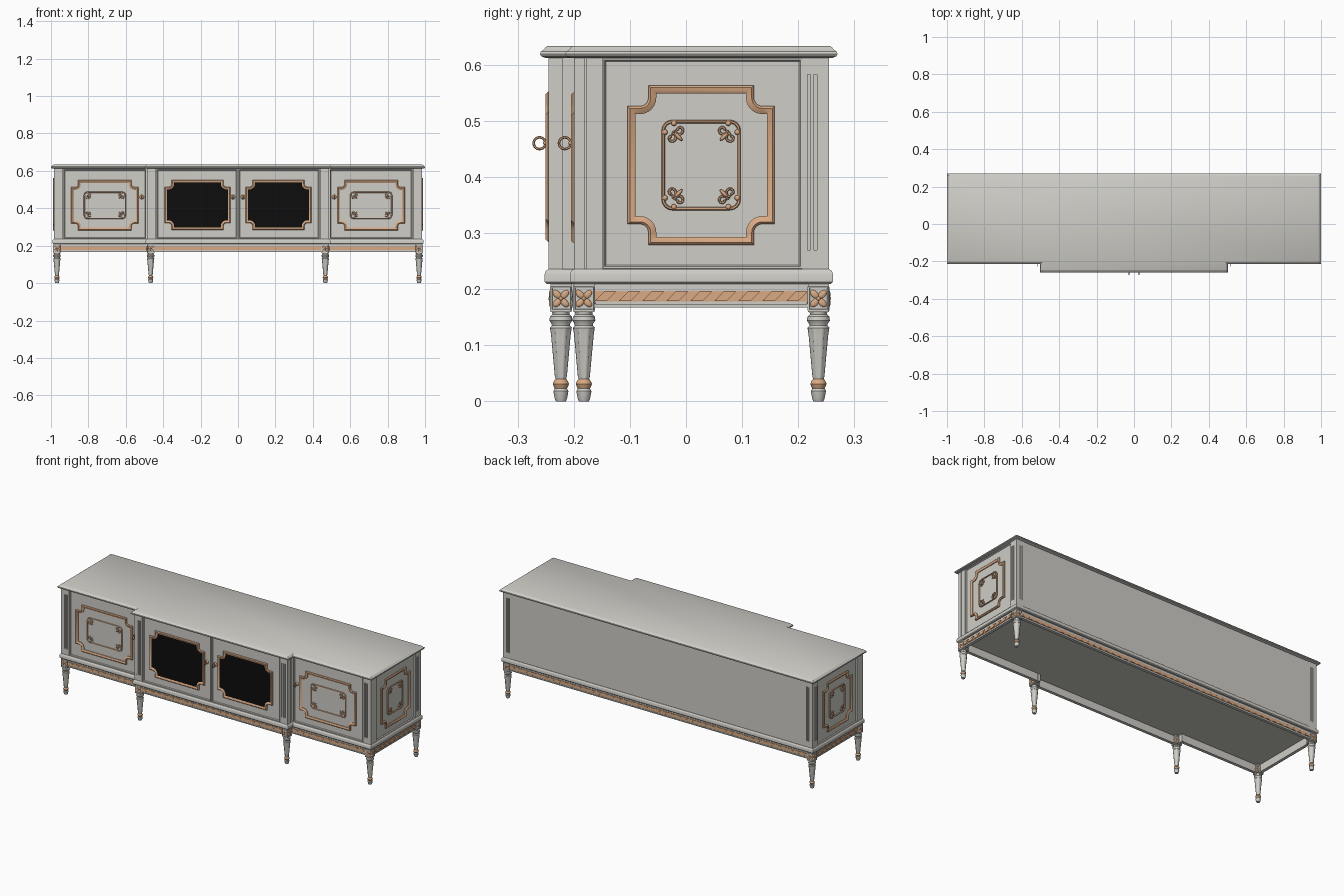
import bpy, bmesh, math
from mathutils import Matrix, Vector

cube = bpy.data.objects.get("Cube")
if cube:
    bpy.data.objects.remove(cube, do_unlink=True)


def material(name, rgb):
    m = bpy.data.materials.new(name)
    m.use_nodes = True
    m.diffuse_color = (*rgb, 1)
    m.node_tree.nodes["Principled BSDF"].inputs["Base Color"].default_value = (*rgb, 1)
    return m


PAINT = material("warm grey paint", (0.62, 0.61, 0.57))
GOLD = material("copper gilding", (0.69, 0.40, 0.23))
GLASS = material("black glass", (0.004, 0.004, 0.004))
FRONT, BACK = (0, -1, 0), (0, 1, 0)


def make(name, bm, *mats, smooth=False):
    bmesh.ops.recalc_face_normals(bm, faces=bm.faces)
    me = bpy.data.meshes.new(name)
    bm.to_mesh(me)
    bm.free()
    ob = bpy.data.objects.new(name, me)
    bpy.context.collection.objects.link(ob)
    for m in mats:
        me.materials.append(m)
    if smooth:
        bpy.ops.object.select_all(action='DESELECT')
        ob.select_set(True)
        bpy.context.view_layer.objects.active = ob
        bpy.ops.object.shade_smooth_by_angle(angle=math.radians(35))
    return ob


def facing(n, x, y, z=0):
    """Local u runs along the wall, v is up, d points out of the wall."""
    n, up = Vector(n), Vector((0, 0, 1))
    m = Matrix((up.cross(n), up, n)).transposed().to_4x4()
    return Matrix.Translation((x, y, z)) @ m


def box(bm, m, u0, u1, v0, v1, d0, d1, slant=0, recess=0):
    loc = Matrix.Translation(((u0 + u1) / 2, (v0 + v1) / 2, (d0 + d1) / 2))
    vs = bmesh.ops.create_cube(bm, size=1)["verts"]
    for v in vs:
        v.co = Vector((v.co.x * (u1 - u0) + v.co.y * slant, v.co.y * (v1 - v0), v.co.z * (d1 - d0)))
    face = next(f for f in vs[0].link_faces[:] + vs[-1].link_faces[:] if all(v.co.z > 0 for v in f.verts))
    bmesh.ops.transform(bm, matrix=m @ loc, verts=vs)
    if recess:
        bmesh.ops.inset_region(bm, faces=[face], thickness=recess, depth=0)
        bmesh.ops.inset_region(bm, faces=[face], thickness=0.004, depth=-0.005)


def bridge(bm, rings, closed):
    n = len(rings[0])
    for a, b in zip(rings, rings[1:] + rings[:1] if closed else rings[1:]):
        for i in range(n):
            j = (i + 1) % n
            bm.faces.new((a[i], a[j], b[j], b[i]))
    if not closed:
        bm.faces.new(rings[0])
        bm.faces.new(rings[-1])


def sweep(bm, m, pts, profile, closed=True):
    """Mitred moulding along a flat path."""
    pts, rings = [Vector(p) for p in pts], []
    for i, p in enumerate(pts):
        a = p - pts[i - 1] if closed or i else pts[1] - p
        b = pts[(i + 1) % len(pts)] - p if closed or i < len(pts) - 1 else a
        a, b = a.normalized(), b.normalized()
        na, nb = Vector((a.y, -a.x)), Vector((b.y, -b.x))
        off = (na + nb) / max(0.3, 1 + na.dot(nb))
        rings.append([bm.verts.new(m @ Vector((*(p + off * o), d))) for o, d in profile])
    bridge(bm, rings, closed)


def bead(r, depth):
    return [(r * math.cos(k * math.pi / 3), depth * math.sin(k * math.pi / 3)) for k in range(6)]


def four_corners(q):
    return (q + [(x, -y) for x, y in reversed(q)] + [(-x, -y) for x, y in q]
            + [(-x, y) for x, y in reversed(q)])


def notched(w, h, c=0.037, s=0.015):
    arc = [k * math.pi / 12 for k in range(7)]
    return four_corners([(w - c, h)] + [(w - s - (c - s) * math.cos(a), h - s - (c - s) * math.sin(a))
                                        for a in arc] + [(w, h - c)])


def ellipsoid(bm, m, u, v, d, radii, turn=0):
    t = Matrix.Translation((u, v, d)) @ Matrix.Rotation(turn, 4, 'Z') @ Matrix.Diagonal((*radii, 1))
    bmesh.ops.create_uvsphere(bm, u_segments=10, v_segments=6, radius=1, matrix=m @ t)


MOULD = [(-0.007, 0), (-0.007, 0.005), (-0.003, 0.009), (0.002, 0.007), (0.007, 0.004), (0.007, 0)]


def outer_frame(name, m, w, h):
    bm = bmesh.new()
    sweep(bm, m, notched(w - 0.007, h - 0.007), MOULD)
    make(name, bm, GOLD, smooth=True)


def inner_ornament(name, m, w, h):
    bm = bmesh.new()
    r = 0.016
    ring = [(w - r + r * math.sin(k * math.pi / 8), h - r + r * math.cos(k * math.pi / 8)) for k in range(5)]
    sweep(bm, m, four_corners(ring), bead(0.003, 0.004))
    for su in (-1, 1):
        for sv in (-1, 1):
            # end knobs, two curling scrolls and a leaf in every corner
            for u, v in ((w - 0.019, h - 0.003), (w - 0.003, h - 0.019)):
                ellipsoid(bm, m, su * u, sv * v, 0.002, (0.005, 0.005, 0.004))
            for u, v, spin in ((w - 0.015, h - 0.029, 1), (w - 0.029, h - 0.015, -1)):
                path = []
                for k in range(13):
                    a, rad = spin * (k * 0.55 + 0.8) + math.pi / 4, 0.009 - k * 0.0005
                    path.append((su * (u + rad * math.cos(a)), sv * (v + rad * math.sin(a))))
                sweep(bm, m, path, bead(0.0023, 0.004), closed=False)
            ellipsoid(bm, m, su * (w - 0.027), sv * (h - 0.027), 0.002, (0.01, 0.0035, 0.004), su * sv * math.pi / 4)
    make(name, bm, GOLD, smooth=True)


# Stepped plan, lofted through (height, outset) pairs
def carcass(name, layers, smooth=False):
    bm, rings = bmesh.new(), []
    for z, o in layers:
        half = [(0.985 + o, 0.255 + o), (0.985 + o, -0.2 - o), (0.487 + o, -0.2 - o), (0.487 + o, -0.245 - o)]
        plan = half + [(-x, y) for x, y in reversed(half)]
        rings.append([bm.verts.new((x, y, z)) for x, y in plan])
    bridge(bm, rings, False)
    make(name, bm, PAINT, smooth=smooth)


carcass("top_board", [(0.612, 0.006), (0.615, 0.013), (0.619, 0.015), (0.623, 0.014),
                      (0.627, 0.008), (0.631, 0.005), (0.633, 0.002)], True)
carcass("base_moulding", [(0.209, 0.003), (0.213, 0.007), (0.226, 0.007), (0.232, 0.005), (0.236, 0)], True)
carcass("cabinet_body", [(0.234, -0.009), (0.613, -0.009)])


# Fluted corner posts: three grooves left between four ribs
def post(bm, m, width, fluted=True):
    h = width / 2
    if not fluted:
        box(bm, m, -h, h, 0.235, 0.612, -0.02, 0)
        return
    box(bm, m, -h, h, 0.235, 0.612, -0.02, -0.006)
    box(bm, m, -h, h, 0.235, 0.27, -0.006, 0)
    box(bm, m, -h, h, 0.582, 0.612, -0.006, 0)
    pitch = width / 4
    for k in range(4):
        lo = -h if k == 0 else -h + k * pitch + 0.0025
        hi = h if k == 3 else -h + (k + 1) * pitch - 0.0025
        box(bm, m, lo, hi, 0.27, 0.582, -0.006, 0)


bm = bmesh.new()
for s in (-1, 1):
    side = (s, 0, 0)
    post(bm, facing(FRONT, s * 0.9605, -0.2), 0.049)
    post(bm, facing(FRONT, s * 0.4625, -0.245), 0.049)
    post(bm, facing(BACK, s * 0.9605, 0.255), 0.049)
    post(bm, facing(side, s * 0.985, 0.231), 0.048)
    post(bm, facing(side, s * 0.985, -0.19), 0.019, False)
    post(bm, facing(side, s * 0.985, -0.163), 0.029, False)
    post(bm, facing(side, s * 0.487, -0.2325), 0.024, False)
make("corner_posts", bm, PAINT)

# Doors, side panels and their gilded mouldings
for s, label in ((-1, "right"), (1, "left")):
    bm = bmesh.new()
    m = facing(FRONT, s * 0.712, -0.2, 0.416)
    box(bm, m, -0.221, 0.221, -0.178, 0.194, -0.012, 0, recess=0.006)
    make(label + "_side_door", bm, PAINT)
    m = facing(FRONT, s * 0.712, -0.196, 0.416)
    outer_frame(label + "_door_frame", m, 0.18, 0.134)
    inner_ornament(label + "_door_ornament", m, 0.11, 0.07)

    bm = bmesh.new()
    m = facing(FRONT, s * 0.219, -0.245, 0.418)
    box(bm, m, -0.2165, 0.2165, -0.18, 0.192, -0.012, 0, recess=0.006)
    make(label + "_centre_door", bm, PAINT)
    m = facing(FRONT, s * 0.2165, -0.241, 0.418)
    outer_frame(label + "_glass_frame", m, 0.176, 0.134)
    bm = bmesh.new()
    rim = notched(0.169, 0.127)
    bridge(bm, [[bm.verts.new(m @ Vector((u, v, d))) for u, v in rim] for d in (-0.003, 0.003)], False)
    make(label + "_door_glass", bm, GLASS)

    bm = bmesh.new()
    box(bm, facing((s, 0, 0), s * 0.983, 0.0295, 0.424), -0.1775, 0.1775, -0.187, 0.187, -0.012, 0, recess=0.004)
    make(label + "_end_panel", bm, PAINT)
    m = facing((s, 0, 0), s * 0.981, 0.027, 0.421)
    outer_frame(label + "_end_frame", m, 0.131, 0.142)
    inner_ornament(label + "_end_ornament", m, 0.0675, 0.0775)

    # Ring pulls on small rosettes
    for x, y, part in ((0.514, -0.2, "side"), (0.027, -0.245, "centre")):
        bm = bmesh.new()
        m = facing(FRONT, s * x, y, 0.46)
        ellipsoid(bm, m, 0, 0, 0, (0.012, 0.012, 0.005))
        ellipsoid(bm, m, 0, 0, 0.005, (0.004, 0.004, 0.005))
        circle = [(0.0105 * math.cos(k * math.pi / 10), 0.0105 * math.sin(k * math.pi / 10)) for k in range(20)]
        sweep(bm, facing((1, 0, 0), s * x, y - 0.016, 0.46), circle, bead(0.0023, 0.0023))
        make(f"{label}_{part}_pull", bm, GOLD, smooth=True)

bm = bmesh.new()
box(bm, facing(BACK, 0, 0.253), -0.936, 0.936, 0.236, 0.612, -0.012, 0)
make("back_panel", bm, PAINT)

# Apron boards with a gilded rope strip
boards, rope = bmesh.new(), bmesh.new()
runs = [(BACK, 0, 0.249, 0.95), (FRONT, 0, -0.234, 0.449)]
for s in (-1, 1):
    runs += [((s, 0, 0), s * 0.98, 0.0275, 0.192), (FRONT, s * 0.716, -0.194, 0.234)]
    box(boards, facing((s, 0, 0), s * 0.48, -0.2), -0.022, 0.022, 0.167, 0.21, -0.014, 0)
for n, x, y, half in runs:
    m = facing(n, x, y)
    box(boards, m, -half, half, 0.167, 0.21, -0.014, 0)
    box(boards, m, -half, half, 0.167, 0.173, 0, 0.003)
    box(rope, m, -half, half, 0.178, 0.197, 0, 0.002)
    count = round(2 * half / 0.042)
    pitch = 2 * half / count
    for k in range(count):
        u = -half + (k + 0.5) * pitch
        box(rope, m, u - 0.011, u + 0.011, 0.179, 0.196, 0, 0.005, slant=0.017)
make("apron_boards", boards, PAINT)
make("apron_rope", rope, GOLD)

# Turned, fluted legs under square blocks with four-petal flowers
PROFILE = [(0, 0.009), (0.005, 0.011), (0.018, 0.0135), (0.023, 0.011), (0.026, 0.0125), (0.031, 0.0145),
           (0.036, 0.0125), (0.04, 0.0095), (0.045, 0.011), (0.12, 0.018), (0.131, 0.0195), (0.135, 0.016),
           (0.138, 0.0165), (0.144, 0.0205), (0.151, 0.0195), (0.155, 0.015), (0.16, 0.016)]
SPOTS = [(s * x, y) for s in (-1, 1) for x, y in ((0.968, -0.182), (0.968, 0.236), (0.467, -0.223))]
for i, (x, y) in enumerate(SPOTS, 1):
    bm, rings = bmesh.new(), []
    for z, r in PROFILE:
        ring = []
        for k in range(32):
            rr = r * (0.86 if 0.044 < z < 0.125 and k % 4 == 0 else 1)
            a = k * math.pi / 16
            ring.append(bm.verts.new((x + rr * math.cos(a), y + rr * math.sin(a), z)))
        rings.append(ring)
    bridge(bm, rings, False)
    for f in bm.faces:
        f.material_index = int(0.023 < f.calc_center_median().z < 0.039)
    make(f"leg_{i}", bm, PAINT, GOLD, smooth=True)

    block, flower = bmesh.new(), bmesh.new()
    box(block, facing(FRONT, x, y), -0.0185, 0.0185, 0.159, 0.21, -0.0185, 0.0185)
    for n in (FRONT, BACK, (1, 0, 0), (-1, 0, 0)):
        m = facing(n, x + n[0] * 0.0185, y + n[1] * 0.0185, 0.183)
        sweep(block, m, four_corners([(0.0165, 0.02)]), bead(0.0015, 0.0015))
        for k in range(4):
            a = math.pi / 4 + k * math.pi / 2
            ellipsoid(flower, m, 0.0095 * math.cos(a), 0.0105 * math.sin(a), 0, (0.0095, 0.006, 0.003), a)
        ellipsoid(flower, m, 0, 0, 0, (0.004, 0.004, 0.004))
    make(f"leg_block_{i}", block, PAINT)
    make(f"leg_flower_{i}", flower, GOLD, smooth=True)
